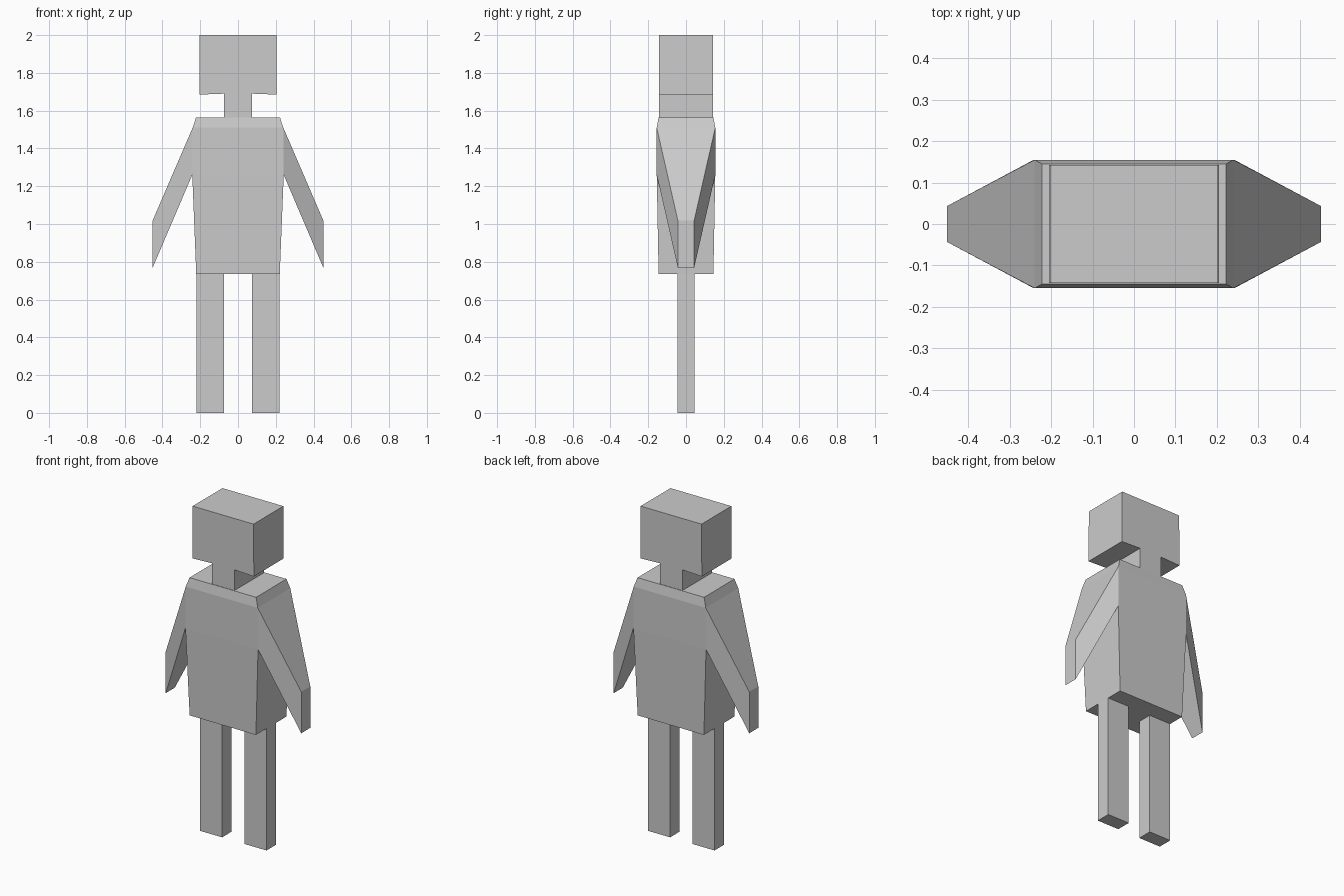
import bpy
import bmesh
from mathutils import Vector

cube = bpy.data.objects.get("Cube")
if cube:
    bpy.data.objects.remove(cube, do_unlink=True)

GREY = (0.60, 0.60, 0.60, 1)
grey = bpy.data.materials.new("light grey")
grey.use_nodes = True
grey.diffuse_color = GREY
grey.node_tree.nodes["Principled BSDF"].inputs["Base Color"].default_value = GREY


def finish(name, bm):
    bmesh.ops.recalc_face_normals(bm, faces=bm.faces)
    mesh = bpy.data.meshes.new(name)
    bm.to_mesh(mesh)
    bm.free()
    mesh.materials.append(grey)
    obj = bpy.data.objects.new(name, mesh)
    bpy.context.collection.objects.link(obj)
    return obj


# Torso: rectangular rings (height, half width, half depth)
bm = bmesh.new()
rings = []
for z, w, d in [(0.735, 0.221, 0.145), (1.26, 0.242, 0.155),
                (1.51, 0.240, 0.155), (1.565, 0.222, 0.145)]:
    rings.append([bm.verts.new((sx * w, sy * d, z))
                  for sx, sy in ((-1, -1), (1, -1), (1, 1), (-1, 1))])
for low, high in zip(rings, rings[1:]):
    for i in range(4):
        j = (i + 1) % 4
        bm.faces.new((low[i], low[j], high[j], high[i]))
bm.faces.new(rings[0])
bm.faces.new(rings[-1])
bm.normal_update()

# Arms: pull the upper side panels outward, down and narrower
sides = [f for f in bm.faces
         if abs(f.calc_center_median().x) > 0.23
         and 1.3 < f.calc_center_median().z < 1.5]
for face in sides:
    side = 1 if face.calc_center_median().x > 0 else -1
    tip = bmesh.ops.extrude_face_region(bm, geom=[face])["geom"]
    for v in (g for g in tip if isinstance(g, bmesh.types.BMVert)):
        v.co = Vector((side * 0.452, 0.043 if v.co.y > 0 else -0.043,
                       v.co.z - 0.492))
bmesh.ops.delete(bm, geom=[f for f in sides if f.is_valid], context='FACES')
finish("torso_and_arms", bm)

# Head and neck: one outline extruded through the full depth
bm = bmesh.new()
half = [(0.075, 1.565), (0.075, 1.69), (0.205, 1.685), (0.203, 2.0)]
outline = half + [(-x, z) for x, z in reversed(half)]
front = bm.faces.new([bm.verts.new((x, -0.142, z)) for x, z in outline])
back = bmesh.ops.extrude_face_region(bm, geom=[front], use_keep_orig=True)["geom"]
for v in (g for g in back if isinstance(g, bmesh.types.BMVert)):
    v.co.y = 0.142
finish("head_and_neck", bm)

# Legs: plain square posts
for name, side in (("left_leg", 1), ("right_leg", -1)):
    bm = bmesh.new()
    bmesh.ops.create_cube(bm, size=1)
    for v in bm.verts:
        v.co = Vector((side * (0.148 + v.co.x * 0.146), v.co.y * 0.088,
                       (v.co.z + 0.5) * 0.735))
    finish(name, bm)
